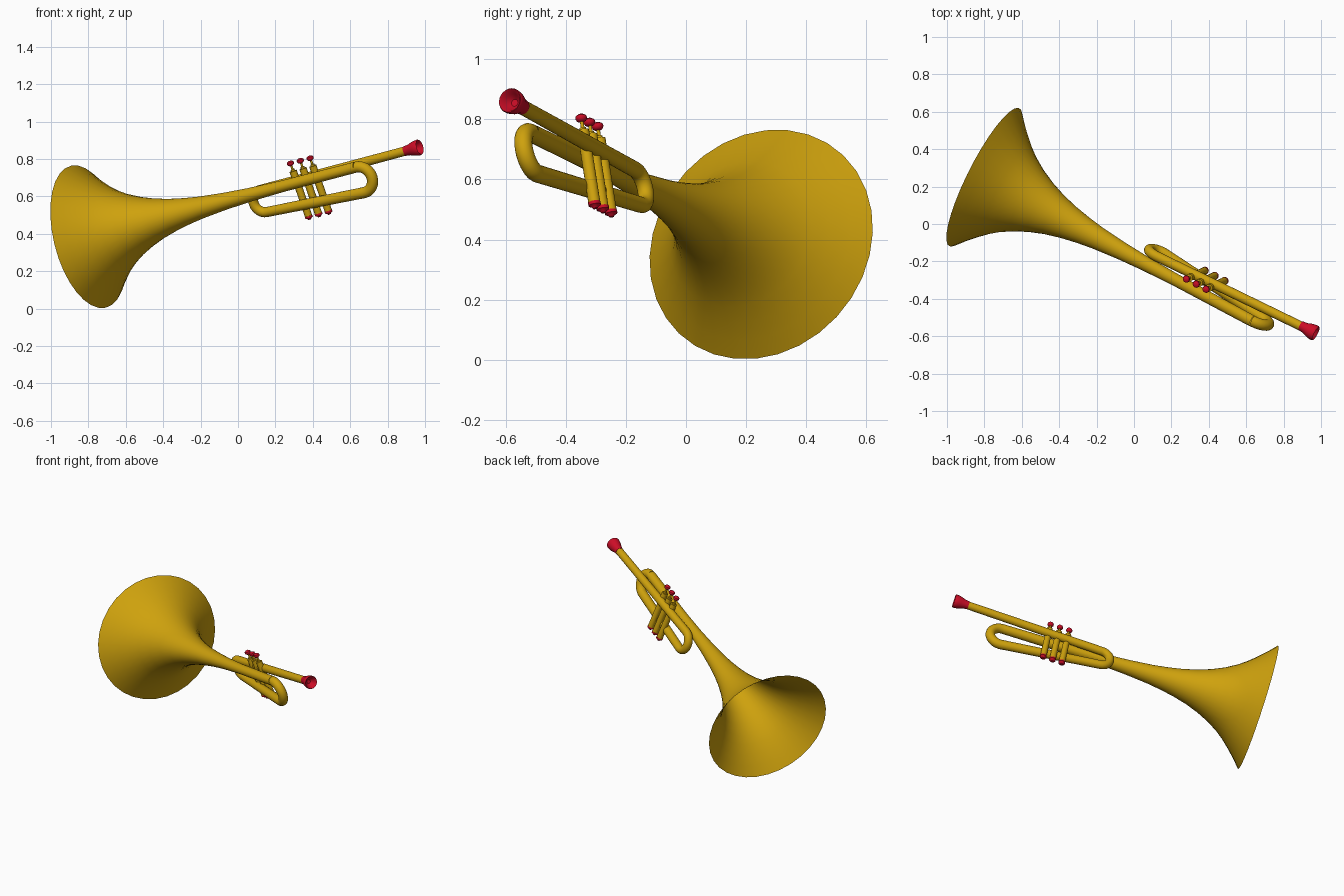
import bpy, bmesh, math
from mathutils import Vector

if "Cube" in bpy.data.objects:
    bpy.data.objects.remove(bpy.data.objects["Cube"])

# Instrument frame: t along the pipe, v up along the valves, w sideways
A = Vector((1, -0.518, 0.263)).normalized()
U = Vector((-0.322, -0.145, 0.935))
U = (U - A * U.dot(A)).normalized()
B = U.cross(A)
O = Vector((-0.80, 0.25, 0.384))


def P(t, v, w):
    return O + A * t + U * v + B * w


def material(name, col):
    m = bpy.data.materials.new(name)
    m.diffuse_color = col
    m.use_nodes = True
    m.node_tree.nodes["Principled BSDF"].inputs["Base Color"].default_value = m.diffuse_color
    return m


GOLD = material("brass", (0.62, 0.36, 0.004, 1))
RED = material("red", (0.60, 0.004, 0.02, 1))


def finish(name, bm, mat, angle=50):
    bmesh.ops.recalc_face_normals(bm, faces=bm.faces)
    me = bpy.data.meshes.new(name)
    bm.to_mesh(me)
    bm.free()
    ob = bpy.data.objects.new(name, me)
    bpy.context.collection.objects.link(ob)
    me.materials.append(mat)
    bpy.context.view_layer.objects.active = ob
    ob.select_set(True)
    bpy.ops.object.shade_smooth_by_angle(angle=math.radians(angle))
    ob.select_set(False)


def sweep(name, rings, mat, sides, caps=(True, True), angle=50):
    """rings: (centre, radius vector 1, radius vector 2)"""
    bm = bmesh.new()
    loops = []
    for c, e1, e2 in rings:
        loops.append([bm.verts.new(c + e1 * math.cos(k * math.tau / sides)
                                   + e2 * math.sin(k * math.tau / sides))
                      for k in range(sides)])
    for l0, l1 in zip(loops, loops[1:]):
        for k in range(sides):
            j = (k + 1) % sides
            bm.faces.new((l0[k], l0[j], l1[j], l1[k]))
    for cap, loop in zip(caps, (loops[0], loops[-1])):
        if cap:
            bm.faces.new(loop)
    finish(name, bm, mat, angle)


def tube(name, pts, radii, mat, sides=20):
    world = [P(*p) for p in pts]
    rings = []
    for i, c in enumerate(world):
        d = (world[min(i + 1, len(world) - 1)] - world[max(i - 1, 0)]).normalized()
        e1 = d.cross(B).normalized()
        rings.append((c, e1 * radii[i], d.cross(e1) * radii[i]))
    sweep(name, rings, mat, sides)


# Bell: flared open horn, slightly wider than tall
profile = [(0, .402), (.05, .348), (.1, .300), (.15, .256), (.2, .219), (.27, .178),
           (.35, .142), (.43, .114), (.52, .091), (.61, .074), (.7, .061),
           (.85, .047), (1.0, .038), (1.2, .032), (1.665, .030)]
sweep("bell", [(P(t, 0, -.015 * t), U * r * .97, B * r * 1.035) for t, r in profile],
      GOLD, 32, (False, False), 60)

# Looped pipe: right bend, return pipe, left bend, lead pipe
path, N = [], 12
for i in range(N + 1):
    th = math.pi * i / N
    path.append((1.665 + .072 * math.sin(th), -.0725 + .0725 * math.cos(th), -.025))
for i in range(N + 1):
    th = math.pi * i / N
    path.append((1.037 - .06 * math.sin(th), -.0625 - .0625 * math.cos(th), .05))
path.append((1.94, 0, .075))
radii = [.030] * (N + 1) + [.027] * (N + 1) + [.025]
tube("looped_pipe", path, radii, GOLD)


def lathe_on_axis(name, prof, w, mat, sides=24):
    sweep(name, [(P(t, 0, w), U * r, B * r) for t, r in prof], mat, sides, angle=40)


# Mouthpiece with hollow cup
lathe_on_axis("mouthpiece", [(1.922, .026), (1.95, .029), (1.972, .037), (1.99, .041),
                             (2.010, .043), (2.016, .040), (2.012, .035),
                             (1.995, .027), (1.98, .012)], .076, RED)


def lathe_on_valve(name, prof, t, mat, sides=16):
    sweep(name, [(P(t, v, .043), A * r, B * r) for v, r in prof], mat, sides, angle=40)


# Three valves
for i in range(3):
    t = 1.267 + .061 * i
    n = str(i + 1)
    lathe_on_valve("valve_casing_" + n, [(-.205, .020), (.055, .020)], t, GOLD)
    lathe_on_valve("valve_stem_" + n, [(.05, .011), (.064, .011), (.066, .006), (.095, .006)], t, GOLD)
    lathe_on_valve("valve_button_" + n, [(.085, .008), (.090, .016), (.098, .020),
                                         (.106, .018), (.112, .009)], t, RED)
    lathe_on_valve("valve_cap_" + n, [(-.200, .021), (-.211, .021), (-.216, .012),
                                      (-.222, .008)], t, RED)
